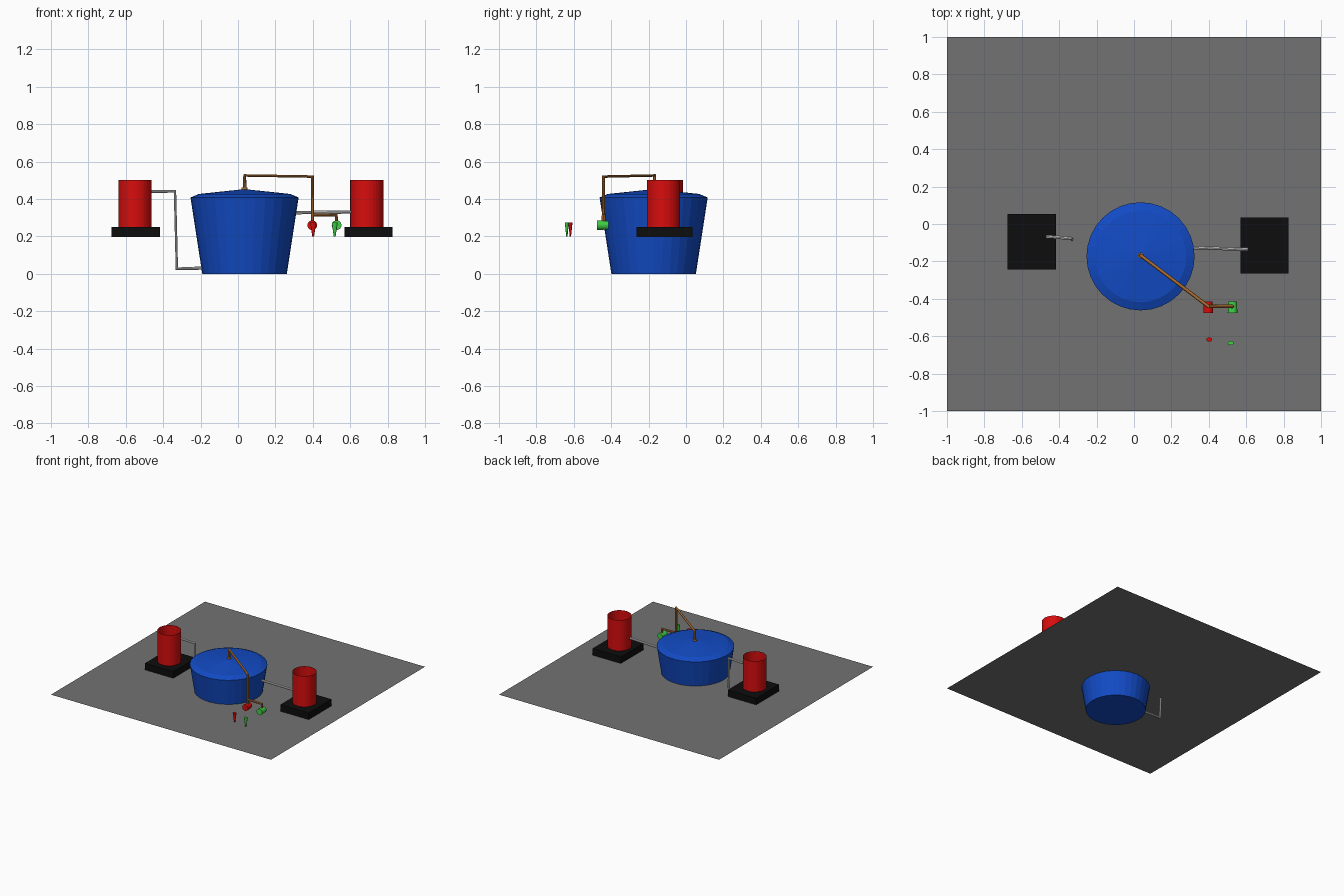
import bpy, bmesh, math
from mathutils import Vector, Matrix

if "Cube" in bpy.data.objects:
    bpy.data.objects.remove(bpy.data.objects["Cube"])


def mat(name, r, g, b):
    m = bpy.data.materials.new(name)
    m.diffuse_color = (r, g, b, 1)
    m.use_nodes = True
    m.node_tree.nodes["Principled BSDF"].inputs["Base Color"].default_value = m.diffuse_color
    return m


GREY = mat("grey", 0.17, 0.17, 0.17)
BLUE = mat("blue", 0.006, 0.07, 0.56)
RED = mat("red", 0.68, 0.004, 0.004)
GREEN = mat("green", 0.05, 0.62, 0.06)
BLACK = mat("black", 0.004, 0.004, 0.004)
SILVER = mat("silver", 0.68, 0.68, 0.68)
COPPER = mat("copper", 0.45, 0.17, 0.035)


def finish(name, bm, material, smooth=False):
    me = bpy.data.meshes.new(name)
    bm.to_mesh(me)
    bm.free()
    me.materials.append(material)
    for p in me.polygons:
        p.use_smooth = smooth
    ob = bpy.data.objects.new(name, me)
    bpy.context.collection.objects.link(ob)
    return ob


def box(name, centre, size, material):
    bm = bmesh.new()
    bmesh.ops.create_cube(bm, size=1)
    bmesh.ops.scale(bm, vec=size, verts=bm.verts)
    bmesh.ops.translate(bm, vec=centre, verts=bm.verts)
    return finish(name, bm, material)


def cone(name, a, b, r1, r2, material, caps=True, segments=32, flatten=1.0):
    """Cylinder or cone running from point a to point b."""
    a, b = Vector(a), Vector(b)
    bm = bmesh.new()
    bmesh.ops.create_cone(bm, cap_ends=caps, segments=segments,
                          radius1=r1, radius2=r2, depth=(b - a).length)
    bmesh.ops.scale(bm, vec=(1, flatten, 1), verts=bm.verts)
    turn = Vector((0, 0, 1)).rotation_difference(b - a).to_matrix().to_4x4()
    bm.transform(Matrix.Translation((a + b) / 2) @ turn)
    return finish(name, bm, material)


def pipe(name, points, radius, material):
    """Bent pipe along a path of points."""
    cu = bpy.data.curves.new(name, 'CURVE')
    cu.dimensions = '3D'
    cu.bevel_depth = radius
    cu.bevel_resolution = 2
    cu.use_fill_caps = True
    sp = cu.splines.new('POLY')
    sp.points.add(len(points) - 1)
    for p, co in zip(sp.points, points):
        p.co = (*co, 1)
    sp.use_smooth = False
    cu.materials.append(material)
    ob = bpy.data.objects.new(name, cu)
    bpy.context.collection.objects.link(ob)
    bpy.ops.object.select_all(action='DESELECT')
    ob.select_set(True)
    bpy.context.view_layer.objects.active = ob
    bpy.ops.object.convert(target='MESH')


def lathe(name, profile, centre, material, segments=32):
    bm = bmesh.new()
    vs = [bm.verts.new((r, 0, z)) for r, z in profile]
    es = [bm.edges.new(p) for p in zip(vs, vs[1:])]
    bmesh.ops.spin(bm, geom=vs + es, cent=(0, 0, 0), axis=(0, 0, 1),
                   angle=math.tau, steps=segments)
    bmesh.ops.remove_doubles(bm, verts=bm.verts, dist=1e-4)
    bmesh.ops.recalc_face_normals(bm, faces=bm.faces)
    bmesh.ops.translate(bm, vec=centre, verts=bm.verts)
    return finish(name, bm, material)


# Thin counter sheet that the tank is sunk through
GROUND = 0.195
bm = bmesh.new()
bmesh.ops.create_grid(bm, x_segments=1, y_segments=1, size=1)
bmesh.ops.translate(bm, vec=(0, 0, GROUND), verts=bm.verts)
finish("counter_sheet", bm, GREY)

# Tapered tank with a shallow lid
lathe("tank", [(0, 0), (0.226, 0), (0.287, 0.395), (0.289, 0.408),
               (0.245, 0.427), (0, 0.453)], (0.035, -0.173, 0), BLUE)

# Black bases with open red canisters
for side, bx, by, cx, cy in (("left", -0.546, -0.096, -0.551, -0.105),
                             ("right", 0.698, -0.115, 0.689, -0.12)):
    box(side + "_base", (bx, by, 0.224), (0.258, 0.297, 0.054), BLACK)
    cone(side + "_canister", (cx, cy, 0.25), (cx, cy, 0.503),
         0.089, 0.089, RED, caps=False)

# Silver feed pipes
pipe("left_feed_pipe", [(-0.47, -0.067, 0.44), (-0.337, -0.076, 0.441),
                        (-0.327, -0.085, 0.028), (-0.18, -0.095, 0.031)],
     0.009, SILVER)
pipe("right_feed_pipe", [(0.29, -0.125, 0.327), (0.61, -0.136, 0.331)],
     0.009, SILVER)

# Copper outlet with a collar and a branch
cone("outlet_collar", (0.036, -0.168, 0.44), (0.036, -0.168, 0.461),
     0.016, 0.016, COPPER, segments=12)
pipe("outlet_pipe", [(0.036, -0.168, 0.44), (0.036, -0.168, 0.526),
                     (0.398, -0.441, 0.52), (0.398, -0.441, 0.26)],
     0.0095, COPPER)
pipe("branch_pipe", [(0.398, -0.439, 0.315), (0.526, -0.441, 0.313),
                     (0.526, -0.441, 0.26)], 0.0095, COPPER)

# Coloured taps with matching levers in front
for label, x, lx, ly, m in (("red", 0.397, 0.402, -0.618, RED),
                            ("green", 0.527, 0.517, -0.637, GREEN)):
    cone(label + "_tap", (x, -0.475, 0.26), (x, -0.415, 0.26),
         0.026, 0.023, m, segments=24)
    cone(label + "_lever", (lx, ly, 0.2), (lx, ly, 0.275),
         0.005, 0.016, m, segments=16, flatten=0.7)
